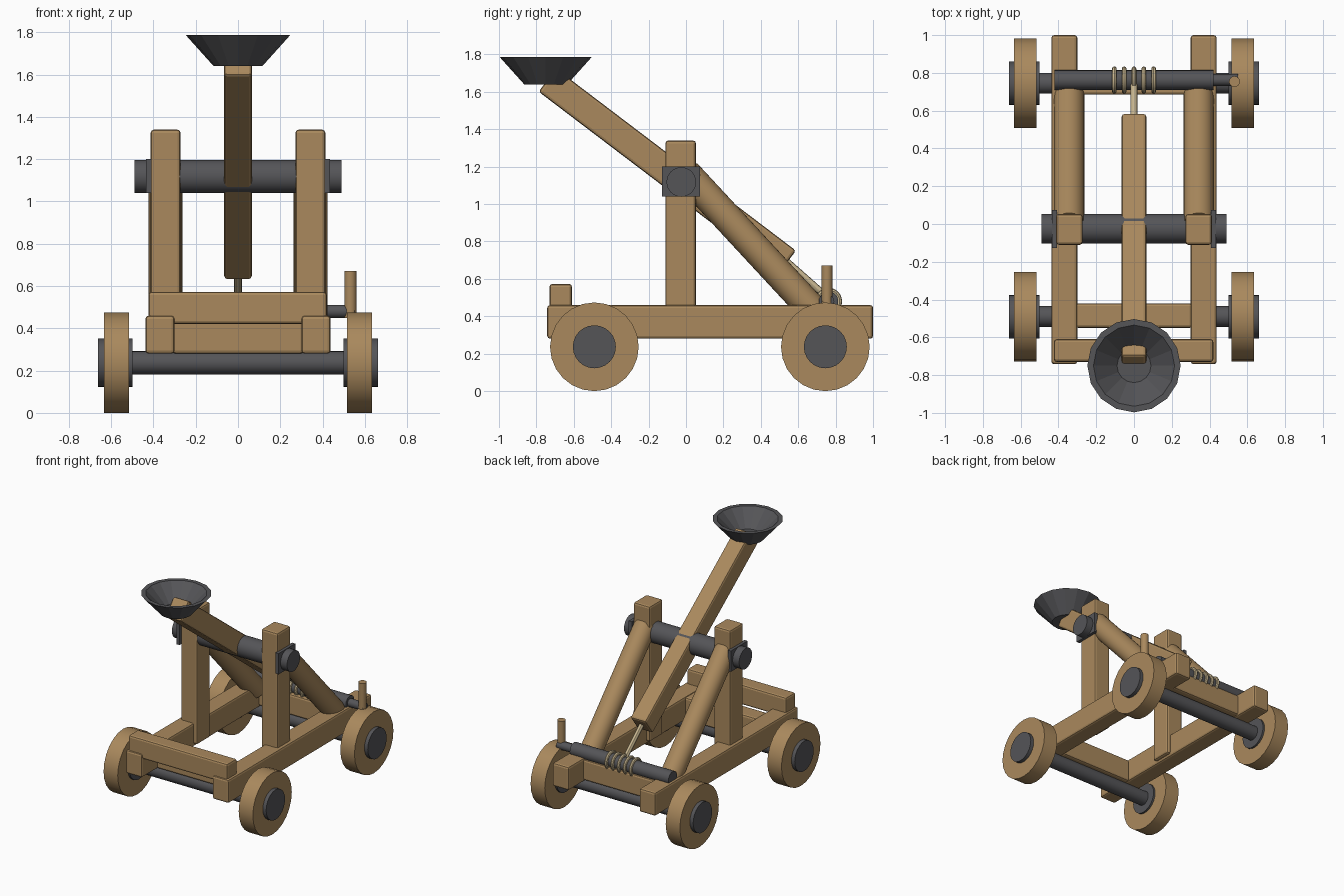
import bpy
import math
from mathutils import Vector

if "Cube" in bpy.data.objects:
    bpy.data.objects.remove(bpy.data.objects["Cube"], do_unlink=True)


def material(name, rgb):
    m = bpy.data.materials.new(name)
    m.use_nodes = True
    m.diffuse_color = (*rgb, 1)
    m.node_tree.nodes["Principled BSDF"].inputs["Base Color"].default_value = (*rgb, 1)
    return m


WOOD = material("oak wood", (0.40, 0.25, 0.11))
IRON = material("dark iron", (0.09, 0.09, 0.097))
ROPE = material("pale rope", (0.58, 0.47, 0.28))


def finish(name, mat, smooth=True):
    ob = bpy.context.object
    ob.name = name
    ob.data.materials.append(mat)
    if smooth:
        bpy.ops.object.shade_smooth_by_angle(angle=math.radians(30))
    return ob


def box(name, lo, hi, mat=WOOD, bevel=0.015, tilt=0):
    """Bevelled beam between two corners, tilted about x."""
    lo, hi = Vector(lo), Vector(hi)
    bpy.ops.mesh.primitive_cube_add(size=1, location=(lo + hi) / 2, rotation=(tilt, 0, 0))
    ob = bpy.context.object
    ob.scale = hi - lo
    bpy.ops.object.transform_apply(location=False, rotation=False, scale=True)
    if bevel:
        mod = ob.modifiers.new("Bevel", 'BEVEL')
        mod.width = bevel
        mod.segments = 2
    return finish(name, mat, smooth=False)


def rod(name, a, b, r, mat, sides=24):
    """Cylinder between two points."""
    a, b = Vector(a), Vector(b)
    d = b - a
    bpy.ops.mesh.primitive_cylinder_add(vertices=sides, radius=r, depth=d.length, location=(a + b) / 2)
    bpy.context.object.rotation_euler = d.to_track_quat('Z', 'Y').to_euler()
    return finish(name, mat)


# Frame: rails, posts, braces and pivot plates on both sides
for side, s in (("left", 1), ("right", -1)):
    def pair(x0, x1):
        return min(s * x0, s * x1), max(s * x0, s * x1)

    x0, x1 = pair(0.30, 0.438)
    box(side + "_rail", (x0, -0.742, 0.28), (x1, 1.0, 0.46))
    x0, x1 = pair(0.272, 0.413)
    box(side + "_post", (x0, -0.11, 0.30), (x1, 0.053, 1.34))
    rod(side + "_brace", (s * 0.343, 0.0, 1.165), (s * 0.343, 0.70, 0.41), 0.08, WOOD, 32)
    x0, x1 = pair(0.408, 0.435)
    box(side + "_pivot_plate", (x0, -0.128, 1.04), (x1, 0.075, 1.2), IRON, 0)

    # Wheels and hubs
    for end, y in (("front", -0.49), ("rear", 0.745)):
        rod(f"{end}_{side}_wheel", (s * 0.515, y, 0.237), (s * 0.635, y, 0.237), 0.237, WOOD)
        rod(f"{end}_{side}_hub", (s * 0.50, y, 0.237), (s * 0.663, y, 0.237), 0.115, IRON)

for end, y in (("front", -0.49), ("rear", 0.745)):
    rod(end + "_axle", (-0.6, y, 0.237), (0.6, y, 0.237), 0.055, IRON)

# Cross beams
box("front_cross_beam", (-0.31, -0.55, 0.28), (0.31, -0.42, 0.455))
box("front_stop_beam", (-0.424, -0.73, 0.42), (0.42, -0.61, 0.573))
box("rear_cross_beam", (-0.42, 0.685, 0.29), (0.42, 0.815, 0.45))

# Throwing arm on its pivot
rod("pivot_shaft", (-0.49, -0.025, 1.118), (0.49, -0.025, 1.118), 0.079, IRON, 32)
L, T = 1.61, 0.155
C = Vector((0, -0.1, 1.176))
box("throwing_arm", C - Vector((0.066, L / 2, T / 2)), C + Vector((0.066, L / 2, T / 2)),
    tilt=-math.radians(37.2))

# Bowl: spun profile, outside up and back down the inside
N = 16
profile = [(0.115, 1.64), (0.247, 1.787), (0.215, 1.787), (0.09, 1.665)]
verts = [(r * math.cos(2 * math.pi * i / N), -0.75 + r * math.sin(2 * math.pi * i / N), z)
         for r, z in profile for i in range(N)]
faces = [(k * N + i, k * N + (i + 1) % N, (k + 1) * N + (i + 1) % N, (k + 1) * N + i)
         for k in range(len(profile) - 1) for i in range(N)]
faces += [tuple(reversed(range(N))), tuple(range(3 * N, 4 * N))]
mesh = bpy.data.meshes.new("bowl")
mesh.from_pydata(verts, [], faces)
bowl = bpy.data.objects.new("bowl", mesh)
bpy.context.collection.objects.link(bowl)
mesh.materials.append(IRON)

# Winch with crank, rope coils and pull rope
WY, WZ = 0.762, 0.48
rod("winch_drum", (-0.42, WY, WZ), (0.42, WY, WZ), 0.052, IRON)
rod("crank_shaft", (0.41, WY, WZ), (0.55, WY, WZ), 0.031, IRON, 16)
rod("crank_handle", (0.532, WY - 0.008, 0.45), (0.532, WY - 0.008, 0.672), 0.029, WOOD, 16)
for i in range(5):
    bpy.ops.mesh.primitive_torus_add(major_radius=0.06, minor_radius=0.0125, major_segments=24,
                                     minor_segments=8, location=((i - 2) * 0.052, WY, WZ),
                                     rotation=(0, math.pi / 2, 0))
    finish(f"rope_coil_{i + 1}", ROPE)
rod("pull_rope", (0, 0.735, 0.52), (0, 0.52, 0.71), 0.018, ROPE, 12)
